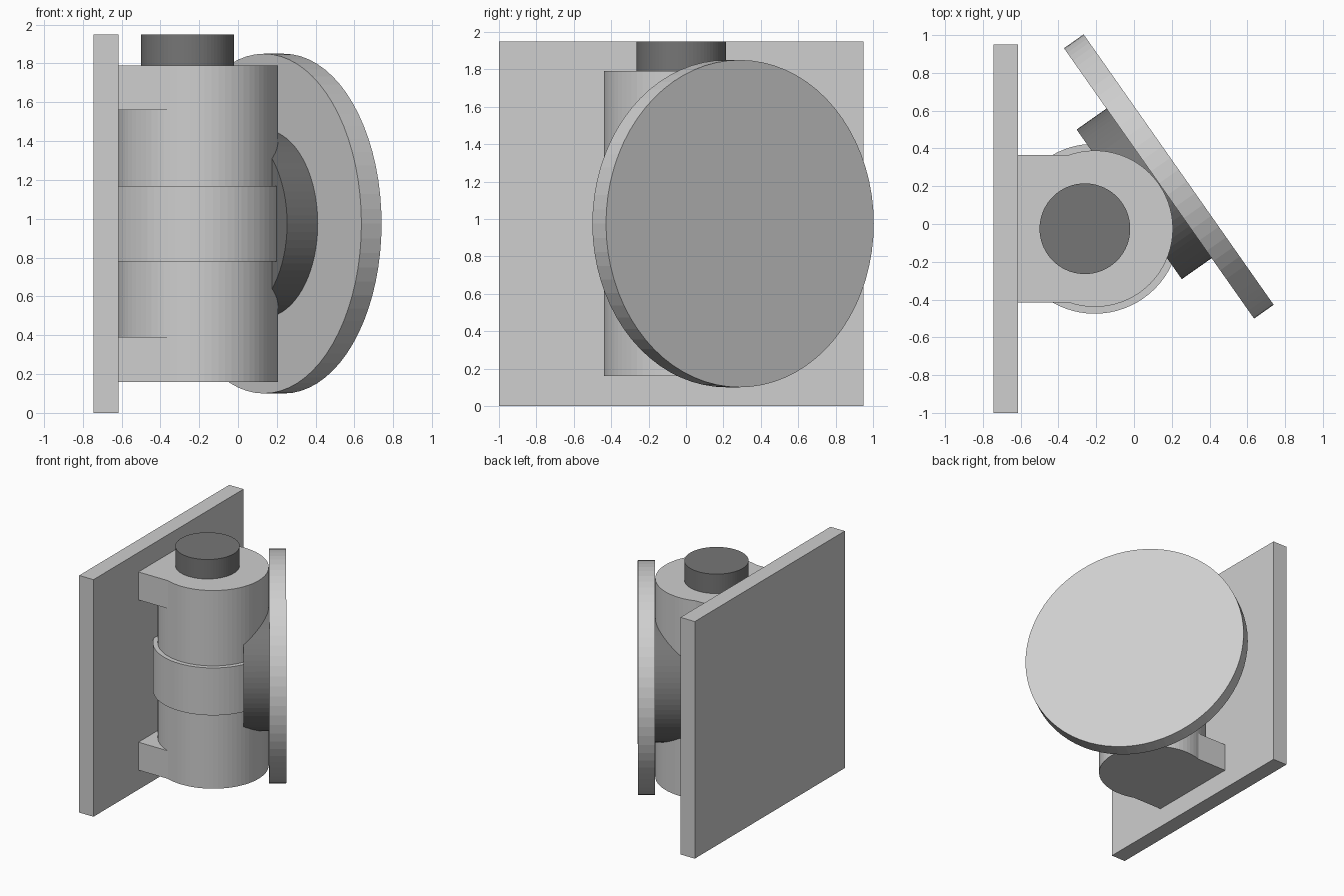
import bpy
from mathutils import Vector

cube = bpy.data.objects.get("Cube")
if cube:
    bpy.data.objects.remove(cube, do_unlink=True)


def make_material(name, value):
    mat = bpy.data.materials.new(name)
    mat.use_nodes = True
    colour = (value, value, value, 1)
    mat.diffuse_color = colour
    mat.node_tree.nodes["Principled BSDF"].inputs["Base Color"].default_value = colour
    return mat


LIGHT = make_material("light grey", 0.62)
DARK = make_material("dark grey", 0.18)


def finish(name, mat):
    obj = bpy.context.object
    obj.name = name
    obj.data.materials.append(mat)
    return obj


def box(name, low, high, mat):
    low, high = Vector(low), Vector(high)
    bpy.ops.mesh.primitive_cube_add(size=1, location=(low + high) / 2)
    bpy.context.object.scale = high - low
    return finish(name, mat)


def cylinder(name, start, end, radius, mat):
    start, end = Vector(start), Vector(end)
    axis = end - start
    bpy.ops.mesh.primitive_cylinder_add(
        vertices=72, radius=radius, depth=axis.length, location=(start + end) / 2,
        rotation=axis.to_track_quat('Z', 'Y').to_euler())
    return finish(name, mat)


# Mounting plate
box("mounting_plate", (-0.745, -1, 0), (-0.615, 0.95, 1.95), LIGHT)

# Upright barrel with a wider collar round its middle
X, Y, MID = -0.208, -0.025, 0.975
cylinder("barrel", (X, Y, 0.16), (X, Y, 1.79), 0.414, LIGHT)
cylinder("middle_collar", (X, Y, 0.78), (X, Y, 1.17), 0.45, LIGHT)

# Brackets joining the barrel to the plate
for name, bottom, top in (("lower_bracket", 0.16, 0.39), ("upper_bracket", 1.56, 1.79)):
    box(name, (-0.62, Y - 0.39, bottom), (-0.3, Y + 0.39, top), LIGHT)

# Hinge pin standing out of the barrel
cylinder("hinge_pin", (-0.26, Y, 1.6), (-0.26, Y, 1.95), 0.24, DARK)

# Round plate, turned away from the barrel, and the hub behind it
normal = Vector((0.818, 0.575, 0)).normalized()
back = Vector((0.1325, 0.215, MID))
cylinder("round_plate", back, back + normal * 0.127, 0.875, LIGHT)
cylinder("hub", back - normal * 0.193, back + normal * 0.02, 0.484, DARK)
